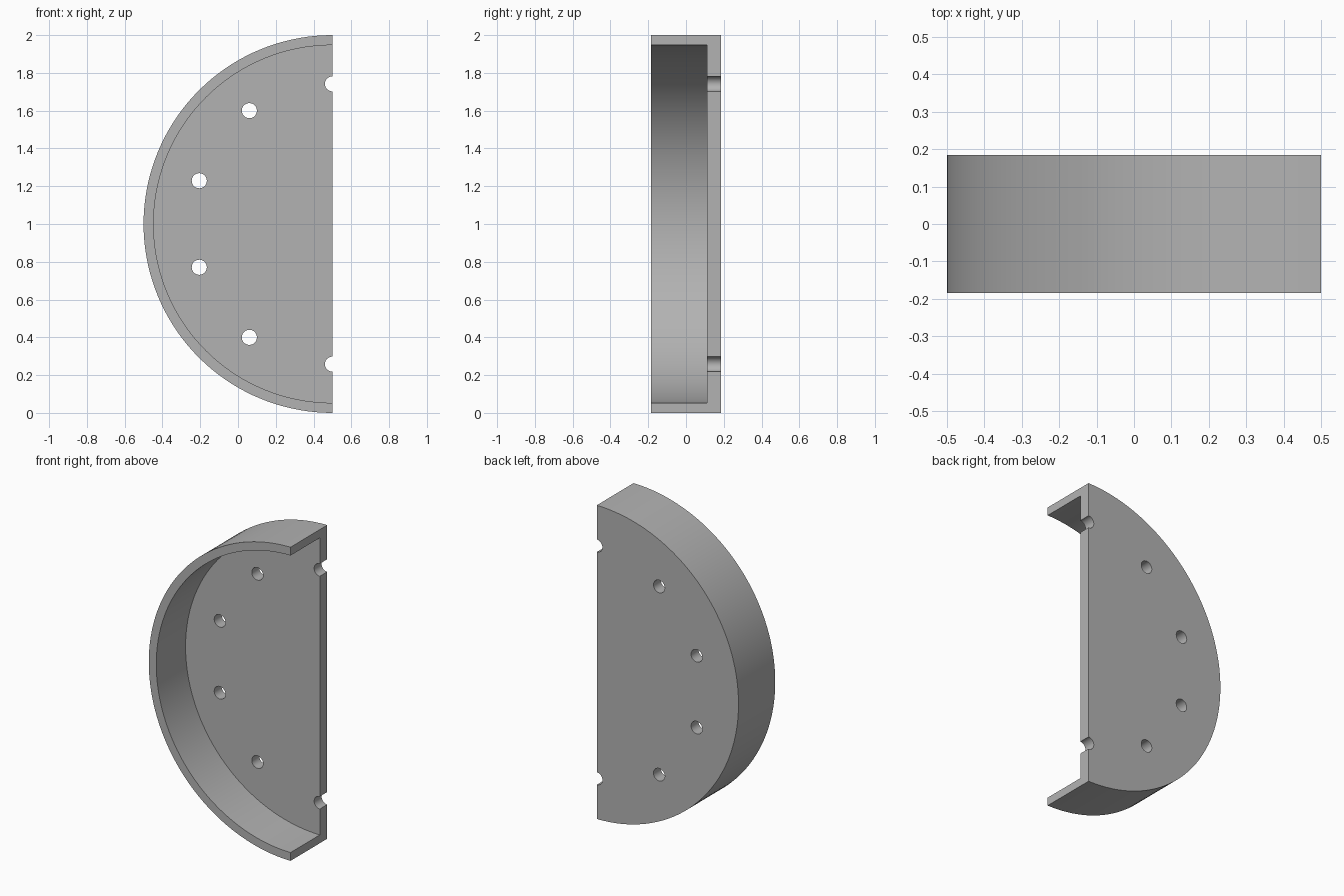
import bpy
import bmesh
from math import sin, cos, pi, radians
from mathutils import Matrix

cube = bpy.data.objects.get("Cube")
if cube:
    bpy.data.objects.remove(cube, do_unlink=True)

CX, CZ = 0.5, 1.0            # centre of the half disc, on its flat edge
BACK, FLOOR, FRONT = 0.185, 0.11, -0.185
OUTER, INNER = 1.0, 0.947
HOLE = 0.04

grey = bpy.data.materials.new("plain grey")
grey.use_nodes = True
colour = (0.45, 0.45, 0.45, 1)
grey.diffuse_color = colour
grey.node_tree.nodes["Principled BSDF"].inputs["Base Color"].default_value = colour


def link(name, bm):
    bmesh.ops.recalc_face_normals(bm, faces=bm.faces)
    mesh = bpy.data.meshes.new(name)
    bm.to_mesh(mesh)
    bm.free()
    obj = bpy.data.objects.new(name, mesh)
    bpy.context.collection.objects.link(obj)
    mesh.materials.append(grey)
    return obj


def half_disc(name, radius, y0, y1, steps=72):
    """Half disc bulging to -x, extruded from y0 to y1."""
    bm = bmesh.new()
    angles = [pi / 2 + pi * i / steps for i in range(steps + 1)]
    ring = [bm.verts.new((CX + radius * cos(a), y0, CZ + radius * sin(a))) for a in angles]
    face = bm.faces.new(ring)
    out = bmesh.ops.extrude_face_region(bm, geom=[face])
    moved = [v for v in out["geom"] if isinstance(v, bmesh.types.BMVert)]
    bmesh.ops.translate(bm, verts=moved, vec=(0, y1 - y0, 0))
    return link(name, bm)


def cylinder(name, x, z, radius, y0, y1, sides):
    bm = bmesh.new()
    place = Matrix.Translation((x, (y0 + y1) / 2, z)) @ Matrix.Rotation(pi / 2, 4, "X")
    bmesh.ops.create_cone(bm, cap_ends=True, segments=sides, radius1=radius,
                          radius2=radius, depth=y1 - y0, matrix=place)
    return link(name, bm)


# Half-round tray: solid body, hollowed from the front and open on the flat side
tray = half_disc("half_round_tray", OUTER, FRONT, BACK)
cutters = [cylinder("hollow_cutter", CX, CZ, INNER, FRONT - 0.1, FLOOR, 144)]

# Bolt holes through the floor, mirrored about mid height, with half holes on the flat edge
for x, dz in ((0.06, 0.6), (-0.205, 0.229), (CX, 0.742)):
    for side in (1, -1):
        cutters.append(cylinder("hole_cutter", x, CZ + side * dz, HOLE,
                                FLOOR - 0.05, BACK + 0.05, 32))

for cutter in cutters:
    cutter.hide_render = True
    mod = tray.modifiers.new(cutter.name, "BOOLEAN")
    mod.operation = "DIFFERENCE"
    mod.solver = "EXACT"
    mod.object = cutter

# Apply the cuts and discard the cutters
bpy.ops.object.select_all(action="DESELECT")
bpy.context.view_layer.objects.active = tray
tray.select_set(True)
for mod in list(tray.modifiers):
    bpy.ops.object.modifier_apply(modifier=mod.name)
for cutter in cutters:
    bpy.data.objects.remove(cutter, do_unlink=True)
bpy.ops.object.shade_smooth_by_angle(angle=radians(30))
